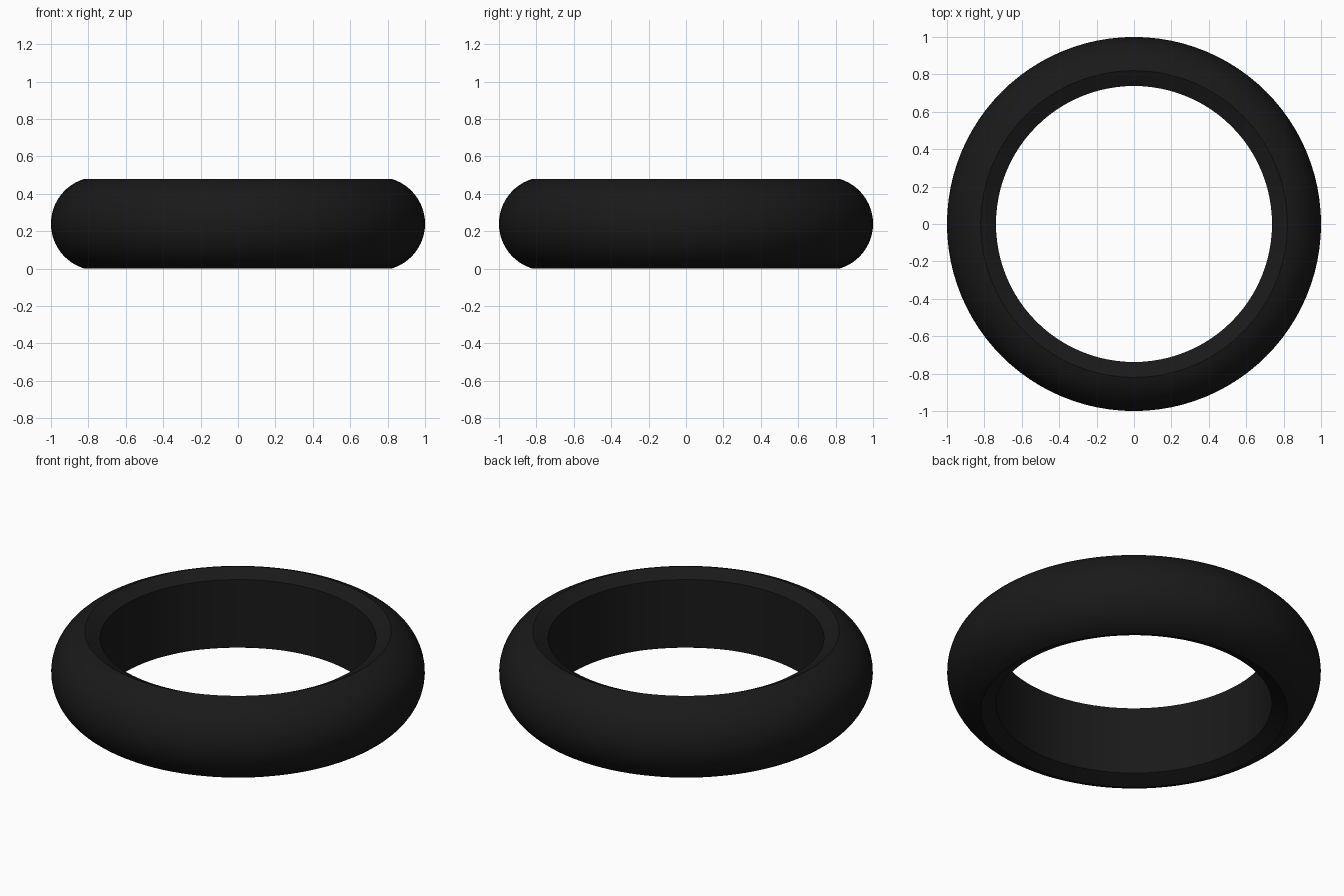
import bpy, bmesh, math

if "Cube" in bpy.data.objects:
    bpy.data.objects.remove(bpy.data.objects["Cube"])

SEGMENTS = 96
MID = 0.24                      # half the height of the ring
INNER, RIM, DROP = 0.738, 0.82, 0.04

# Cross-section: round tread, then sloping rim lips and a straight inner wall
radius = ((1 - RIM) ** 2 + MID ** 2) / (2 * (1 - RIM))
centre = 1 - radius
limit = math.atan2(MID, RIM - centre)
profile = []
for i in range(25):
    a = -limit + 2 * limit * i / 24
    profile.append((centre + radius * math.cos(a), MID + radius * math.sin(a)))
profile += [(INNER, 2 * MID - DROP), (INNER, DROP)]

# Revolve the closed section around z
bm = bmesh.new()
rings = []
for s in range(SEGMENTS):
    t = 2 * math.pi * s / SEGMENTS
    rings.append([bm.verts.new((r * math.cos(t), r * math.sin(t), z)) for r, z in profile])
n = len(profile)
for s in range(SEGMENTS):
    a, b = rings[s], rings[(s + 1) % SEGMENTS]
    for k in range(n):
        j = (k + 1) % n
        bm.faces.new((a[k], b[k], b[j], a[j]))
bmesh.ops.recalc_face_normals(bm, faces=bm.faces)
mesh = bpy.data.meshes.new("tyre")
bm.to_mesh(mesh)
bm.free()

tyre = bpy.data.objects.new("tyre", mesh)
bpy.context.collection.objects.link(tyre)

# Black rubber
rubber = bpy.data.materials.new("black_rubber")
rubber.diffuse_color = (0.01, 0.01, 0.01, 1)
rubber.use_nodes = True
rubber.node_tree.nodes["Principled BSDF"].inputs["Base Color"].default_value = rubber.diffuse_color
mesh.materials.append(rubber)

# Smooth tread with crisp rim edges
bpy.context.view_layer.objects.active = tyre
tyre.select_set(True)
bpy.ops.object.shade_smooth_by_angle(angle=math.radians(30))
